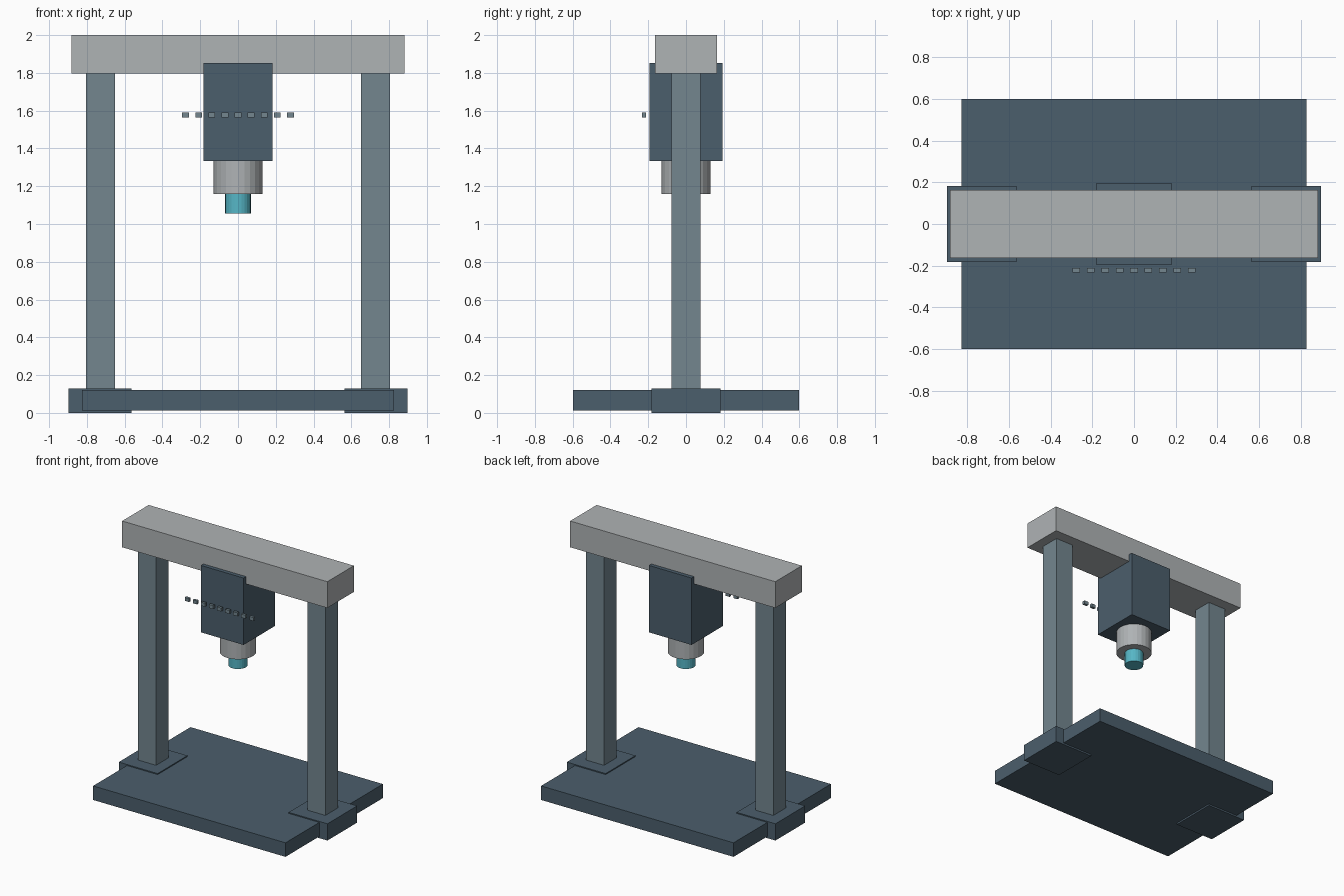
import bpy
import bmesh
from mathutils import Matrix, Vector

cube = bpy.data.objects.get("Cube")
if cube:
    bpy.data.objects.remove(cube, do_unlink=True)


def material(name, rgb):
    """Flat material from 8-bit display values, stored as linear."""
    linear = [((c / 255 + 0.055) / 1.055) ** 2.4 for c in rgb]
    mat = bpy.data.materials.new(name)
    mat.use_nodes = True
    mat.diffuse_color = (*linear, 1)
    bsdf = next(n for n in mat.node_tree.nodes if n.type == 'BSDF_PRINCIPLED')
    bsdf.inputs["Base Color"].default_value = (*linear, 1)
    return mat


DARK = material("dark slate", (75, 94, 108))
STEEL = material("blue grey steel", (115, 134, 143))
LIGHT = material("light grey", (175, 179, 181))
TEAL = material("teal", (86, 182, 198))


def finish(name, bm, mat):
    mesh = bpy.data.meshes.new(name)
    bm.to_mesh(mesh)
    bm.free()
    mesh.materials.append(mat)
    obj = bpy.data.objects.new(name, mesh)
    bpy.context.collection.objects.link(obj)
    return obj


def box(name, x, y, z0, z1, half_x, half_y, mat):
    bm = bmesh.new()
    size = Vector((2 * half_x, 2 * half_y, z1 - z0))
    place = Matrix.LocRotScale(Vector((x, y, (z0 + z1) / 2)), None, size)
    bmesh.ops.create_cube(bm, size=1, matrix=place)
    return finish(name, bm, mat)


def cylinder(name, radius, z0, z1, mat, sides=24):
    bm = bmesh.new()
    bmesh.ops.create_cone(bm, cap_ends=True, segments=sides, radius1=radius,
                          radius2=radius, depth=z1 - z0,
                          matrix=Matrix.Translation((0, 0, (z0 + z1) / 2)))
    return finish(name, bm, mat)


# Bed, with a foot and a column on each side
box("base_plate", 0, 0, 0.013, 0.122, 0.827, 0.598, DARK)
for side, sign in (("left", 1), ("right", -1)):
    box(side + "_foot", sign * 0.73, 0, 0, 0.13, 0.167, 0.183, DARK)
    box(side + "_column", sign * 0.728, 0, 0.13, 1.796, 0.077, 0.077, STEEL)

# Crossbeam on top of the columns
box("crossbeam", 0, 0, 1.796, 2, 0.882, 0.163, LIGHT)

# Hanging head with collar and tool tip
box("head", 0, 0, 1.333, 1.853, 0.183, 0.193, DARK)
cylinder("collar", 0.129, 1.158, 1.333, LIGHT)
cylinder("tool_tip", 0.068, 1.055, 1.158, TEAL)

# Row of small links in front of the head
for i in range(9):
    box("link_" + str(i + 1), (i - 4) * 0.0693, -0.222, 1.563, 1.59,
        0.018, 0.01, STEEL)
